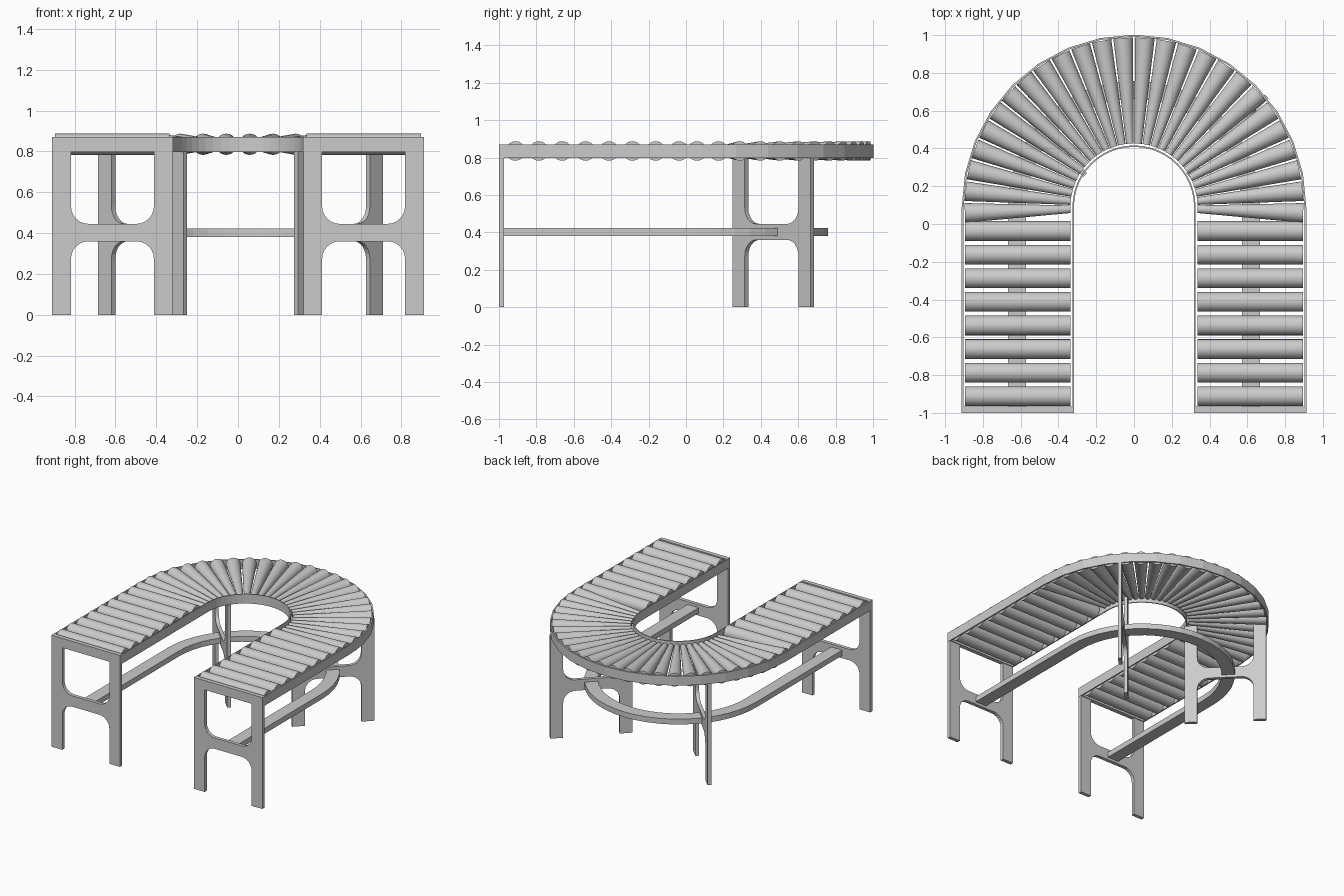
import bpy, bmesh, math
from mathutils import Matrix, Vector

if "Cube" in bpy.data.objects:
    bpy.data.objects.remove(bpy.data.objects["Cube"])

CY = 0.09            # centre of the bend
Z_AXLE = 0.835       # roller axis height
R_IN, R_OUT = 0.336, 0.896


def finish(name, bm, smooth=False):
    bmesh.ops.recalc_face_normals(bm, faces=bm.faces)
    mesh = bpy.data.meshes.new(name)
    bm.to_mesh(mesh)
    bm.free()
    ob = bpy.data.objects.new(name, mesh)
    bpy.context.collection.objects.link(ob)
    if smooth:
        bpy.ops.object.select_all(action='DESELECT')
        ob.select_set(True)
        bpy.context.view_layer.objects.active = ob
        bpy.ops.object.shade_smooth_by_angle(angle=math.radians(35))
    return ob


def u_bar(name, r0, r1, z0, z1, y_end, steps):
    """Rectangular bar following the U-shaped track."""
    bm = bmesh.new()
    angles = [math.pi * i / steps for i in range(steps + 1)]
    path = [(1, 0, y_end)] + [(math.cos(a), math.sin(a), CY) for a in angles] + [(-1, 0, y_end)]
    rings = []
    for c, s, y in path:
        rings.append([bm.verts.new((r * c, y + r * s, z))
                      for r, z in ((r0, z0), (r1, z0), (r1, z1), (r0, z1))])
    for a, b in zip(rings, rings[1:]):
        for k in range(4):
            bm.faces.new((a[k], a[(k + 1) % 4], b[(k + 1) % 4], b[k]))
    bm.faces.new(rings[0])
    bm.faces.new(rings[-1])
    return finish(name, bm)


def roller(bm, angle, y, r_inner, r_outer):
    """Roller lying radially, narrow end towards the middle."""
    place = (Matrix.Translation((0, y, Z_AXLE)) @ Matrix.Rotation(angle, 4, 'Z')
             @ Matrix.Translation(((R_IN + R_OUT) / 2, 0, 0)) @ Matrix.Rotation(math.pi / 2, 4, 'Y'))
    bmesh.ops.create_cone(bm, cap_ends=True, segments=24, radius1=r_inner,
                          radius2=r_outer, depth=R_OUT - R_IN, matrix=place)


def leg_panel(name, x, y, turn, thick=0.027):
    """H-shaped leg panel with rounded inner corners."""
    w, i, r, top = 0.295, 0.203, 0.086, 0.80

    def corner(cx, cz, start):
        return [(cx + r * math.cos(math.radians(start + d)), cz + r * math.sin(math.radians(start + d)))
                for d in range(0, -91, -15)]
    low, high = 0.36, 0.445
    pts = [(-w, 0), (-i, 0)] + corner(-i + r, low - r, 180) + corner(i - r, low - r, 90)
    pts += [(i, 0), (w, 0), (w, top), (i, top)]
    pts += corner(i - r, high + r, 0) + corner(-i + r, high + r, -90)
    pts += [(-i, top), (-w, top)]
    bm = bmesh.new()
    face = bm.faces.new([bm.verts.new((u, -thick / 2, v)) for u, v in pts])
    ext = bmesh.ops.extrude_face_region(bm, geom=[face])
    bmesh.ops.translate(bm, vec=Vector((0, thick, 0)),
                        verts=[g for g in ext['geom'] if isinstance(g, bmesh.types.BMVert)])
    bm.transform(Matrix.Translation((x, y, 0)) @ Matrix.Rotation(turn, 4, 'Z'))
    return finish(name, bm)


# side rails and lower stretcher
u_bar("outer_rail", 0.902, 0.912, 0.797, 0.87, -1.0, 16)
u_bar("inner_rail", 0.318, 0.326, 0.797, 0.87, -1.0, 24)
u_bar("lower_stretcher", 0.572, 0.668, 0.38, 0.422, -0.975, 24)

# straight rollers on both arms
bm = bmesh.new()
for k in range(8):
    for turn in (0, math.pi):
        roller(bm, turn, -0.912 + 0.125 * k, 0.052, 0.052)
finish("straight_rollers", bm, True)

# tapered rollers round the bend
bm = bmesh.new()
for k in range(26):
    roller(bm, math.radians(90 + 7.36 * (k - 12.5)), CY, 0.02, 0.052)
finish("tapered_rollers", bm, True)

# end plates and front legs
for side, label in ((-1, "left"), (1, "right")):
    bm = bmesh.new()
    bmesh.ops.create_cube(bm, size=1, matrix=Matrix.Translation((side * 0.615, -0.9835, 0.8335))
                          @ Matrix.Diagonal((0.59, 0.033, 0.073, 1)))
    finish(label + "_end_plate", bm)
    leg_panel(label + "_front_legs", side * 0.615, -0.9865, 0)

# diagonal legs under the bend
leg_panel("right_rear_legs", 0.493, 0.467, math.radians(45))
leg_panel("left_rear_legs", -0.467, 0.467, math.radians(135))
